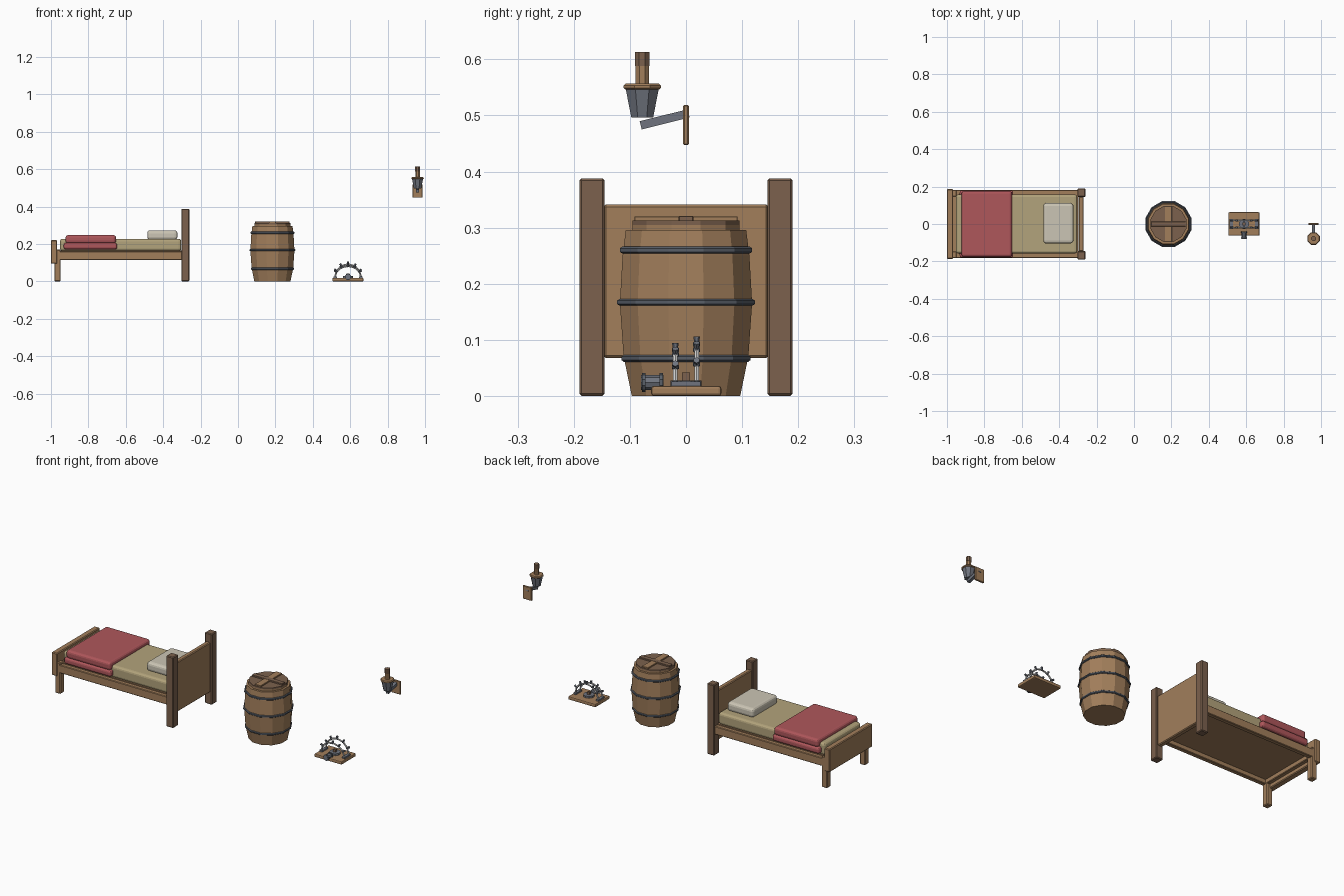
import bpy, bmesh
from math import sin, cos, pi, radians
from mathutils import Vector, Matrix

old = bpy.data.objects.get("Cube")
if old:
    bpy.data.objects.remove(old, do_unlink=True)


def material(name, r, g, b):
    m = bpy.data.materials.new(name)
    m.use_nodes = True
    m.diffuse_color = (r, g, b, 1)
    m.node_tree.nodes["Principled BSDF"].inputs["Base Color"].default_value = (r, g, b, 1)
    return m


wood = material("wood", 0.36, 0.21, 0.105)
dark_wood = material("dark wood", 0.2, 0.12, 0.075)
straw = material("mattress cloth", 0.45, 0.37, 0.2)
red = material("red blanket", 0.43, 0.095, 0.105)
linen = material("pillow linen", 0.6, 0.56, 0.46)
iron = material("iron", 0.16, 0.175, 0.21)
dark_iron = material("dark iron", 0.1, 0.115, 0.14)
steel = material("pale steel", 0.66, 0.66, 0.65)


def finish(name, bm, mat, bevel=0, segments=1):
    bmesh.ops.recalc_face_normals(bm, faces=bm.faces)
    mesh = bpy.data.meshes.new(name)
    bm.to_mesh(mesh)
    bm.free()
    mesh.materials.append(mat)
    ob = bpy.data.objects.new(name, mesh)
    bpy.context.collection.objects.link(ob)
    if bevel:
        mod = ob.modifiers.new("soft edges", "BEVEL")
        mod.width, mod.segments = bevel, segments
    return ob


def box(name, mat, x, y, z, bevel=0.004, segments=1):
    """Box between the given (low, high) pairs."""
    bm = bmesh.new()
    spans = [Vector(p) for p in (x, y, z)]
    centre = [(s[0] + s[1]) / 2 for s in spans]
    size = [s[1] - s[0] for s in spans]
    bmesh.ops.create_cube(bm, size=1, matrix=Matrix.Translation(centre) @ Matrix.Diagonal((*size, 1)))
    return finish(name, bm, mat, bevel, segments)


def rod(name, mat, a, b, r1, r2=None, sides=8):
    """Cylinder or cone from a to b."""
    a, b = Vector(a), Vector(b)
    bm = bmesh.new()
    turn = (b - a).to_track_quat("Z", "Y").to_matrix().to_4x4()
    bmesh.ops.create_cone(bm, cap_ends=True, segments=sides, radius1=r1, radius2=r1 if r2 is None else r2,
                          depth=(b - a).length, matrix=Matrix.Translation((a + b) / 2) @ turn)
    return finish(name, bm, mat)


def lathe(name, mat, profile, x, y, sides):
    """Closed solid turned from (radius, height) points."""
    bm = bmesh.new()
    rings = [[bm.verts.new((x + r * cos(2 * pi * (i + 0.5) / sides), y + r * sin(2 * pi * (i + 0.5) / sides), z))
              for i in range(sides)] for r, z in profile]
    for low, high in zip(rings, rings[1:]):
        for i in range(sides):
            j = (i + 1) % sides
            bm.faces.new((low[i], low[j], high[j], high[i]))
    bm.faces.new(rings[0])
    bm.faces.new(rings[-1])
    return finish(name, bm, mat)


# Bed frame
for side, s in (("left", 1), ("right", -1)):
    def across(a, b):
        return sorted((s * a, s * b))
    box(side + "_head_post", dark_wood, (-0.303, -0.26), across(0.145, 0.19), (0, 0.388))
    box(side + "_foot_leg", wood, (-0.982, -0.949), across(0.147, 0.182), (0, 0.17))
    box(side + "_bed_rail", wood, (-0.967, -0.3), across(0.158, 0.182), (0.115, 0.16), 0.003)
box("headboard", wood, (-0.296, -0.27), (-0.147, 0.147), (0.068, 0.341))
box("footboard", wood, (-1.0, -0.967), (-0.186, 0.186), (0.094, 0.22))
box("foot_rail", wood, (-0.97, -0.948), (-0.16, 0.16), (0.115, 0.16), 0.003)
box("bed_slats", wood, (-0.965, -0.3), (-0.16, 0.16), (0.138, 0.165), 0)

# Bedding
box("mattress", straw, (-0.952, -0.304), (-0.158, 0.158), (0.162, 0.227), 0.014, 3)
box("blanket_lower_fold", red, (-0.932, -0.646), (-0.18, 0.18), (0.171, 0.206), 0.012, 3)
box("blanket_upper_fold", red, (-0.922, -0.652), (-0.176, 0.176), (0.203, 0.247), 0.014, 3)
box("pillow", linen, (-0.485, -0.324), (-0.104, 0.112), (0.222, 0.273), 0.016, 3)

# Barrel
bx = 0.184
lathe("barrel_body", wood, [(0.1, 0), (0.115, 0.07), (0.122, 0.165), (0.117, 0.25), (0.111, 0.296),
                            (0.099, 0.296), (0.099, 0.305)], bx, 0, 12)
lathe("barrel_lid", dark_wood, [(0.099, 0.296), (0.099, 0.313)], bx, 0, 12)
box("lid_bar", wood, (bx - 0.018, bx + 0.018), (-0.092, 0.092), (0.308, 0.32), 0.001)
box("lid_cross_bar", dark_wood, (bx - 0.092, bx + 0.092), (-0.013, 0.013), (0.308, 0.321), 0.001)
for name, r, z in (("lower", 0.119, 0.067), ("middle", 0.127, 0.167), ("upper", 0.122, 0.26)):
    lathe(name + "_hoop", dark_iron, [(r - 0.004, z - 0.006), (r, z - 0.003), (r, z + 0.003), (r - 0.004, z + 0.006)],
          bx, 0, 12)

# Trap base, pressure plate and spring drum
tx = 0.588
box("trap_board", wood, (tx - 0.083, tx + 0.083), (-0.062, 0.063), (0.0, 0.018), 0.005, 2)
lathe("trap_plate", iron, [(0.028, 0.017), (0.028, 0.028)], tx, 0, 10)
box("trap_bait", dark_wood, (tx - 0.007, tx + 0.007), (-0.007, 0.007), (0.027, 0.042), 0)
rod("spring_drum", iron, (tx, -0.08, 0.024), (tx, -0.04, 0.024), 0.013)
for i, y in enumerate((-0.078, -0.047)):
    rod("drum_flange_%d" % i, dark_iron, (tx, y, 0.024), (tx, y + 0.006, 0.024), 0.017, sides=10)

# Trap jaws: arches of pale rods with iron knuckles and teeth
for jaw, y, rise in (("front", -0.019, 0.06), ("back", 0.019, 0.07)):
    def on_arch(k, grow=1):
        a = pi * k / 6
        return Vector((tx + 0.07 * grow * cos(a), y, 0.022 + rise * grow * sin(a)))
    for k in range(7):
        p = on_arch(k)
        bm = bmesh.new()
        bmesh.ops.create_icosphere(bm, subdivisions=1, radius=0.0075, matrix=Matrix.Translation(p))
        finish("%s_jaw_knuckle_%d" % (jaw, k), bm, iron)
        if k < 6:
            rod("%s_jaw_rod_%d" % (jaw, k), steel, p, on_arch(k + 1), 0.0045, sides=6)
        if 0 < k < 6:
            rod("%s_jaw_tooth_%d" % (jaw, k), iron, p, on_arch(k, 1.2), 0.004, 0.006, 6)
for s in (-1, 1):
    box("jaw_hinge_%s" % ("left" if s > 0 else "right"), iron, sorted((tx + s * 0.06, tx + s * 0.077)),
        (-0.026, 0.026), (0.017, 0.026), 0)

# Wall torch
cx, cy = 0.96, -0.078
box("wall_plate", wood, (cx - 0.027, cx + 0.027), (-0.005, 0.005), (0.447, 0.519), 0.002)
arm = box("torch_arm", iron, (-0.008, 0.008), (-0.044, 0.044), (-0.0075, 0.0075), 0)
arm.location = (cx, -0.038, 0.493)
arm.rotation_euler.x = radians(14)
lathe("torch_cup", iron, [(0.021, 0.496), (0.032, 0.548)], cx, cy, 8)
lathe("torch_collar", wood, [(0.032, 0.546), (0.036, 0.549), (0.036, 0.553), (0.032, 0.557)], cx, cy, 8)
lathe("torch_shaft", wood, [(0.013, 0.55), (0.013, 0.59)], cx, cy, 8)
lathe("torch_tip", dark_wood, [(0.014, 0.588), (0.014, 0.613)], cx, cy, 8)
